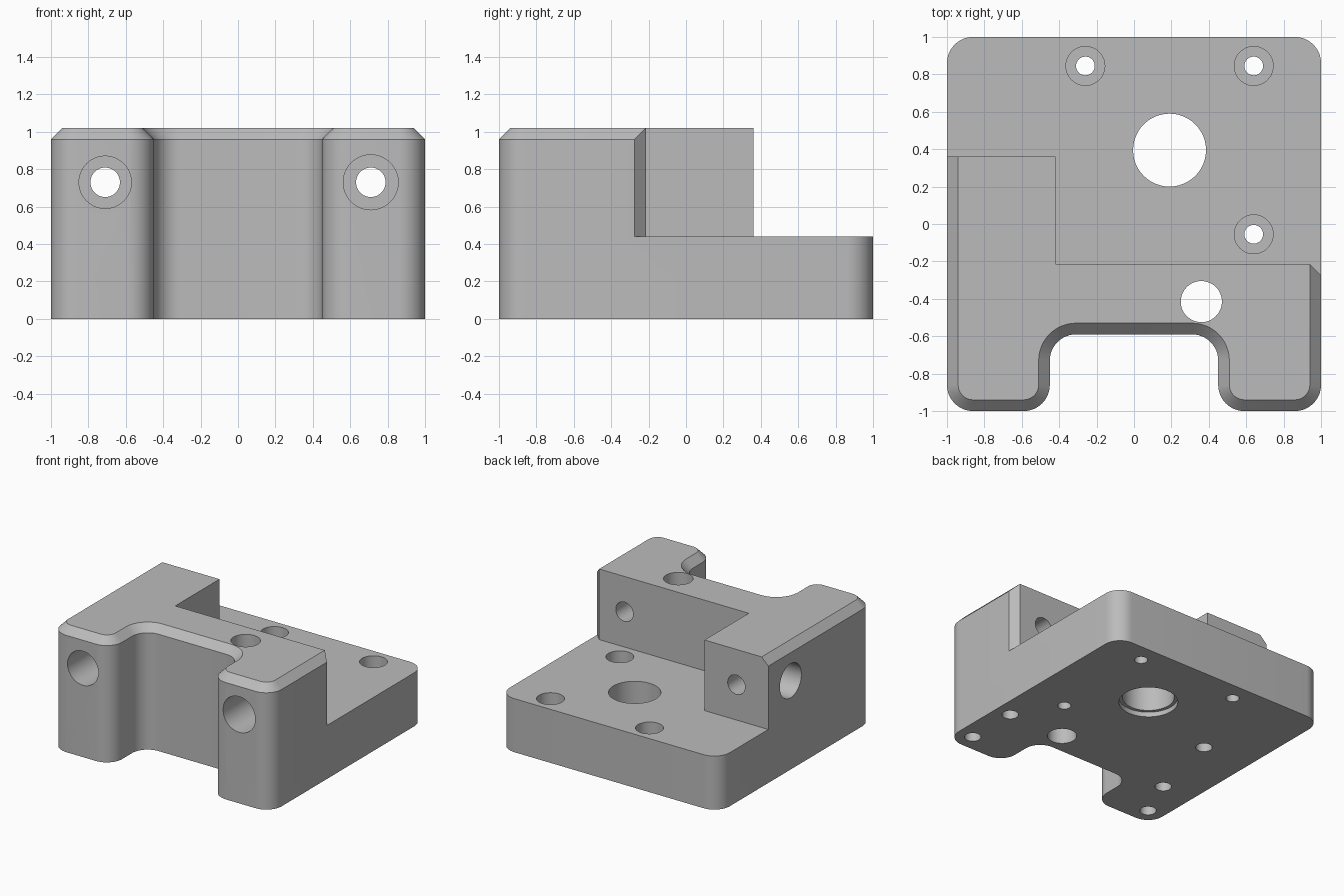
import bpy, bmesh
from math import radians, sin, cos, pi

cube = bpy.data.objects.get("Cube")
if cube:
    bpy.data.objects.remove(cube, do_unlink=True)

HEIGHT, STEP, CHAMFER, RADIUS = 1.02, 0.44, 0.06, 0.14

metal = bpy.data.materials.new("plain_grey")
metal.use_nodes = True
grey = (0.5, 0.5, 0.5, 1)
metal.diffuse_color = grey
metal.node_tree.nodes["Principled BSDF"].inputs["Base Color"].default_value = grey


def new_object(name, bm):
    bmesh.ops.recalc_face_normals(bm, faces=bm.faces)
    mesh = bpy.data.meshes.new(name)
    bm.to_mesh(mesh)
    bm.free()
    obj = bpy.data.objects.new(name, mesh)
    bpy.context.collection.objects.link(obj)
    return obj


def loft(name, layers):
    """Solid through closed outlines, given as (points, z) from bottom to top."""
    bm = bmesh.new()
    rings = [[bm.verts.new((x, y, z)) for x, y in pts] for pts, z in layers]
    n = len(rings[0])
    for low, high in zip(rings, rings[1:]):
        for i in range(n):
            j = (i + 1) % n
            bm.faces.new((low[i], low[j], high[j], high[i]))
    bm.faces.new(rings[0])
    bm.faces.new(rings[-1])
    return new_object(name, bm)


def outline(inset):
    """Rounded square with a rounded notch in the front edge."""
    # centre x, centre y, start angle, turn (+1 outer corner, -1 inner corner)
    corners = [(0.86, 0.86, 0, 1), (-0.86, 0.86, 90, 1),
               (-0.86, -0.86, 180, 1), (-0.59, -0.86, 270, 1),
               (-0.31, -0.73, 180, -1), (0.31, -0.73, 90, -1),
               (0.59, -0.86, 180, 1), (0.86, -0.86, 270, 1)]
    pts, steps = [], 12
    for cx, cy, start, turn in corners:
        r = RADIUS - turn * inset
        for i in range(steps + 1):
            a = radians(start + turn * 90 * i / steps)
            pts.append((cx + r * cos(a), cy + r * sin(a)))
    return pts


# Block with a chamfered top edge
body = loft("mounting_block", [(outline(0), 0), (outline(0), HEIGHT - CHAMFER),
                               (outline(CHAMFER), HEIGHT)])
body.data.materials.append(metal)


def cut(cutter):
    cutter.hide_render = True
    mod = body.modifiers.new("cut", "BOOLEAN")
    mod.operation, mod.solver, mod.object = "DIFFERENCE", "EXACT", cutter
    bpy.context.view_layer.objects.active = body
    bpy.ops.object.modifier_apply(modifier=mod.name)
    bpy.data.objects.remove(cutter, do_unlink=True)


def drill(axis, a, b, r, start, end):
    """Round hole along an axis; a and b are the two other coordinates."""
    bm = bmesh.new()
    bmesh.ops.create_cone(bm, cap_ends=True, segments=48, radius1=r, radius2=r,
                          depth=end - start)
    mid = (start + end) / 2
    for v in bm.verts:
        x, y, z = v.co
        v.co = {"x": (mid + z, a + x, b + y), "y": (a + x, mid + z, b + y),
                "z": (a + x, b + y, mid + z)}[axis]
    cut(new_object("hole_cutter", bm))


# Step behind the raised wall, leaving a tab on one side
step = [(-1.3, 0.36), (-0.42, 0.36), (-0.42, -0.215), (0.94, -0.215),
        (1.3, -0.575), (1.3, 1.3), (-1.3, 1.3)]
cut(loft("step_cutter", [(step, STEP), (step, HEIGHT + 0.3)]))

# Counterbored screw holes in the base plate
for x, y in [(-0.26, 0.845), (0.64, 0.845), (0.64, -0.055)]:
    drill("z", x, y, 0.05, -0.1, 0.6)
    drill("z", x, y, 0.104, 0.2, 0.6)

# Large bore with a shallow recess below, and the tall plain bore
drill("z", 0.19, 0.395, 0.195, -0.1, 0.6)
drill("z", 0.19, 0.395, 0.222, -0.1, 0.04)
drill("z", 0.36, -0.415, 0.11, -0.1, 1.2)

# Counterbored holes from the front and from the side
for x, r, back in [(-0.71, 0.14, 0.6), (0.71, 0.147, 0)]:
    drill("y", x, 0.73, 0.079, -1.2, back)
    drill("y", x, 0.73, r, -1.2, -0.55)
drill("x", 0.07, 0.73, 0.079, -1.2, -0.2)
drill("x", 0.07, 0.73, 0.14, -1.2, -0.75)

# Blind holes in the underside
for x, y in [(-0.57, 0.14), (-0.715, -0.51), (-0.86, -0.86),
             (0.865, -0.42), (0.865, -0.86)]:
    drill("z", x, y, 0.062, -0.1, 0.35)

# Smooth round surfaces, sharp edges
bpy.ops.object.select_all(action="DESELECT")
body.select_set(True)
bpy.context.view_layer.objects.active = body
bpy.ops.object.shade_smooth_by_angle(angle=radians(30))
